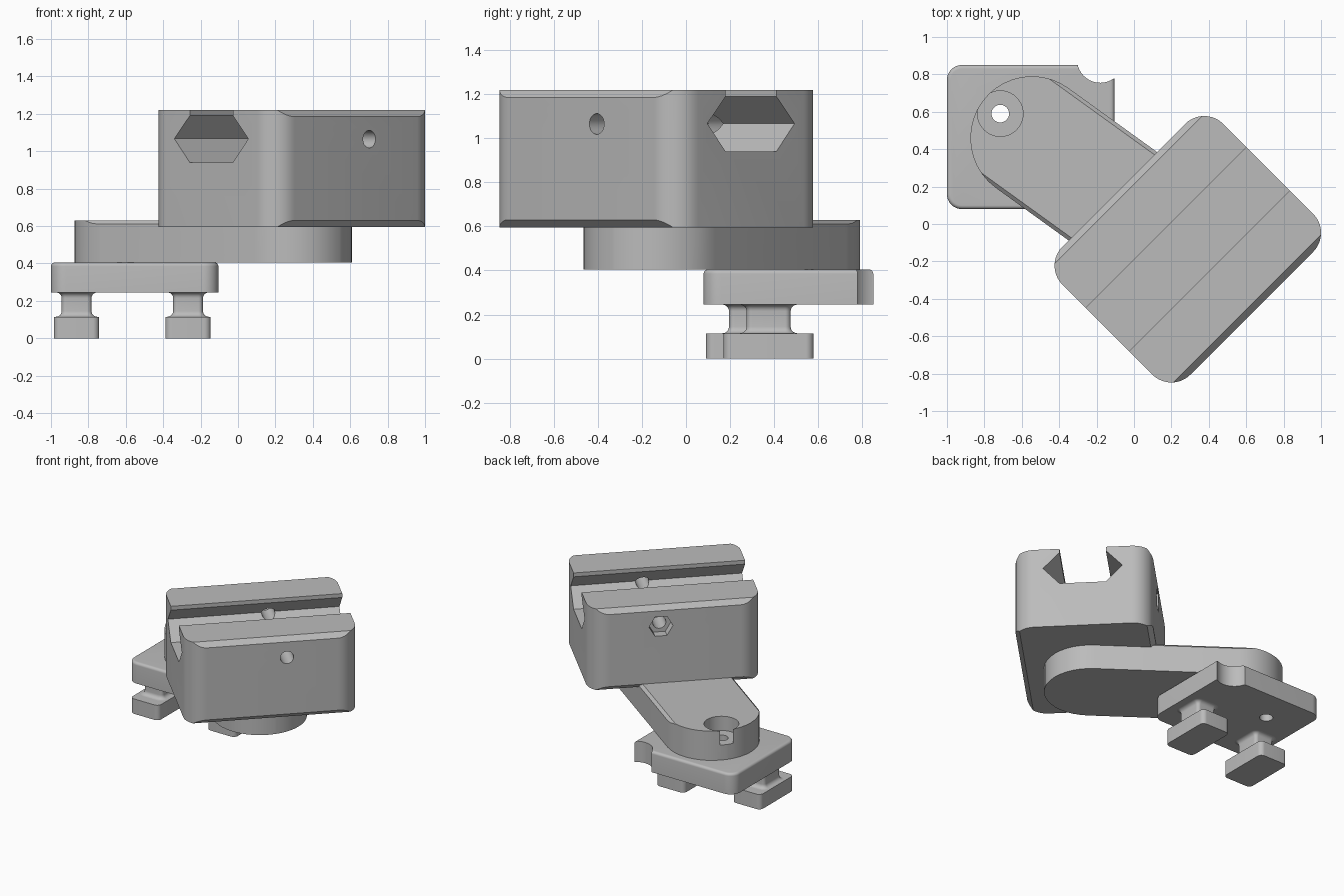
import bpy
import bmesh
from math import sin, cos, pi, atan2, hypot, sqrt
from mathutils import Matrix, Vector

cube = bpy.data.objects.get("Cube")
if cube:
    bpy.data.objects.remove(cube, do_unlink=True)

grey = bpy.data.materials.new("plain grey")
grey.use_nodes = True
colour = (0.5, 0.5, 0.5, 1)
grey.diffuse_color = colour
grey.node_tree.nodes["Principled BSDF"].inputs["Base Color"].default_value = colour


def loft(name, rings, place=Matrix()):
    """Skin a stack of matching closed rings and cap both ends."""
    bm = bmesh.new()
    loops = [[bm.verts.new(p) for p in ring] for ring in rings]
    n = len(loops[0])
    for low, high in zip(loops, loops[1:]):
        for i in range(n):
            j = (i + 1) % n
            bm.faces.new((low[i], low[j], high[j], high[i]))
    bm.faces.new(loops[0][::-1])
    bm.faces.new(loops[-1])
    bmesh.ops.recalc_face_normals(bm, faces=bm.faces)
    bm.transform(place)
    mesh = bpy.data.meshes.new(name)
    bm.to_mesh(mesh)
    bm.free()
    mesh.materials.append(grey)
    obj = bpy.data.objects.new(name, mesh)
    bpy.context.collection.objects.link(obj)
    return obj


def rounded(hx, hy, r, steps=10):
    """Rounded rectangle outline from half sizes and corner radius."""
    pts = []
    for k, (sx, sy) in enumerate(((1, 1), (-1, 1), (-1, -1), (1, -1))):
        for i in range(steps + 1):
            a = (k + i / steps) * pi / 2
            pts.append((sx * (hx - r) + r * cos(a), sy * (hy - r) + r * sin(a)))
    return pts


def rounded_stack(name, hx, hy, r, levels, place=Matrix()):
    """Rounded rectangle lofted through (z, outward offset) levels."""
    return loft(name, [[(x, y, z) for x, y in rounded(hx + d, hy + d, r + d)]
                       for z, d in levels], place)


def disc(name, r, z0, z1, place, sides=40):
    ring = [(r * cos(2 * pi * i / sides), r * sin(2 * pi * i / sides)) for i in range(sides)]
    return loft(name, [[(x, y, z) for x, y in ring] for z in (z0, z1)], place)


def beam(name, profile, half, place):
    """Extrude a (y, z) profile along local x."""
    return loft(name, [[(x, y, z) for y, z in profile] for x in (-half, half)], place)


def combine(obj, tool, operation="DIFFERENCE"):
    tool.hide_render = True
    mod = obj.modifiers.new("cut", "BOOLEAN")
    mod.operation, mod.solver, mod.object = operation, "EXACT", tool
    bpy.context.view_layer.objects.active = obj
    bpy.ops.object.modifier_apply(modifier=mod.name)
    bpy.data.objects.remove(tool, do_unlink=True)


def at(x, y, z=0, turn=0):
    return Matrix.Translation((x, y, z)) @ Matrix.Rotation(turn, 4, "Z")


def fillet(z, r, up, steps=6):
    """Levels of a convex rounded edge ending at height z."""
    return [(z - r + r * sin(a), r * cos(a) - r) for a in
            (i / steps * pi / 2 for i in range(steps + 1))][::up]


# Clamp block: chamfered profile with a hexagonal slot, rounded upright corners
block_place = at(0.2875, -0.135, 0, pi / 4)
bottom, top, half_w, cham, over = 0.595, 1.22, 0.484, 0.035, 0.03
side = [(half_w + over, bottom + cham + over), (half_w + over, top - cham - over),
        (half_w - cham, top)]
slot = [(0.163, top), (0.163, 1.19), (0.28, 1.067), (0.163, 0.94)]
half_profile = [(half_w - cham, bottom)] + side + slot
profile = half_profile + [(-y, z) for y, z in reversed(half_profile)]
block = beam("clamp_block", profile, 0.75, block_place)
combine(block, rounded_stack("block_outline", 0.608, half_w, 0.144,
                             [(0.4, 0), (1.4, 0)], block_place), "INTERSECT")

# Cross bolt hole and nut pocket in the block
bolt_axis = block_place @ Matrix.Translation((0.102, 0, 1.065)) @ Matrix.Rotation(-pi / 2, 4, "X")
combine(block, disc("bolt_hole", 0.047, -0.7, 0.7, bolt_axis))
combine(block, disc("nut_pocket", 0.085, half_w - 0.07, 0.7, bolt_axis, 6))

# Arm: stadium outline with chamfered long top edges
start, end = Vector((-0.545, 0.46)), Vector((0.28, -0.135))
mid, span = (start + end) / 2, end - start
arm_place = at(mid.x, mid.y, 0, atan2(span.y, span.x))
radius, low, high, cham = 0.33, 0.405, 0.63, 0.02
half_profile = [(radius + over, low), (radius + over, high - cham - over), (radius - cham, high)]
arm = beam("arm", half_profile + [(-y, z) for y, z in reversed(half_profile)], 1, arm_place)
combine(arm, rounded_stack("arm_outline", span.length / 2 + radius, radius, radius - 0.0005,
                           [(0.3, 0), (0.8, 0)], arm_place), "INTERSECT")

# Base plate: rounded corners, softened top edge, round bite at one corner
plate = rounded_stack("base_plate", 0.4475, 0.385, 0.08,
                      [(0.245, 0)] + fillet(0.405, 0.02, 1), at(-0.5525, 0.465))
combine(plate, disc("corner_bite", 0.125, 0, 0.6, at(-0.18, 0.88)))

# Screw hole through arm and plate, with a counterbore in the arm
screw = at(-0.715, 0.59)
combine(arm, disc("counterbore", 0.122, 0.52, 0.8, screw))
for part in (arm, plate):
    combine(part, disc("screw_hole", 0.047, 0.1, 0.8, screw))

# Two T-shaped feet with flared necks
parts = [block, arm, plate]
flare = [(0.03 * (1 - sin(a)), 0.03 * (1 - cos(a))) for a in (i * pi / 12 for i in range(7))]
neck_levels = [(0.115 + h, d) for d, h in flare]
neck_levels += [(0.245 - h, d) for d, h in reversed(flare)]
neck_levels = sorted(neck_levels)
for name, x, y in (("right", -0.863, 0.295), ("left", -0.267, 0.375)):
    parts.append(rounded_stack(name + "_foot", 0.121, 0.204, 0.035,
                               [(0, 0), (0.115, 0)], at(x, y)))
    parts.append(rounded_stack(name + "_neck", 0.08, 0.1, 0.025, neck_levels, at(x, y)))

# Smooth the curved walls, keep the edges crisp
bpy.ops.object.select_all(action="DESELECT")
for part in parts:
    part.select_set(True)
bpy.context.view_layer.objects.active = block
bpy.ops.object.shade_smooth_by_angle(angle=pi / 7)
